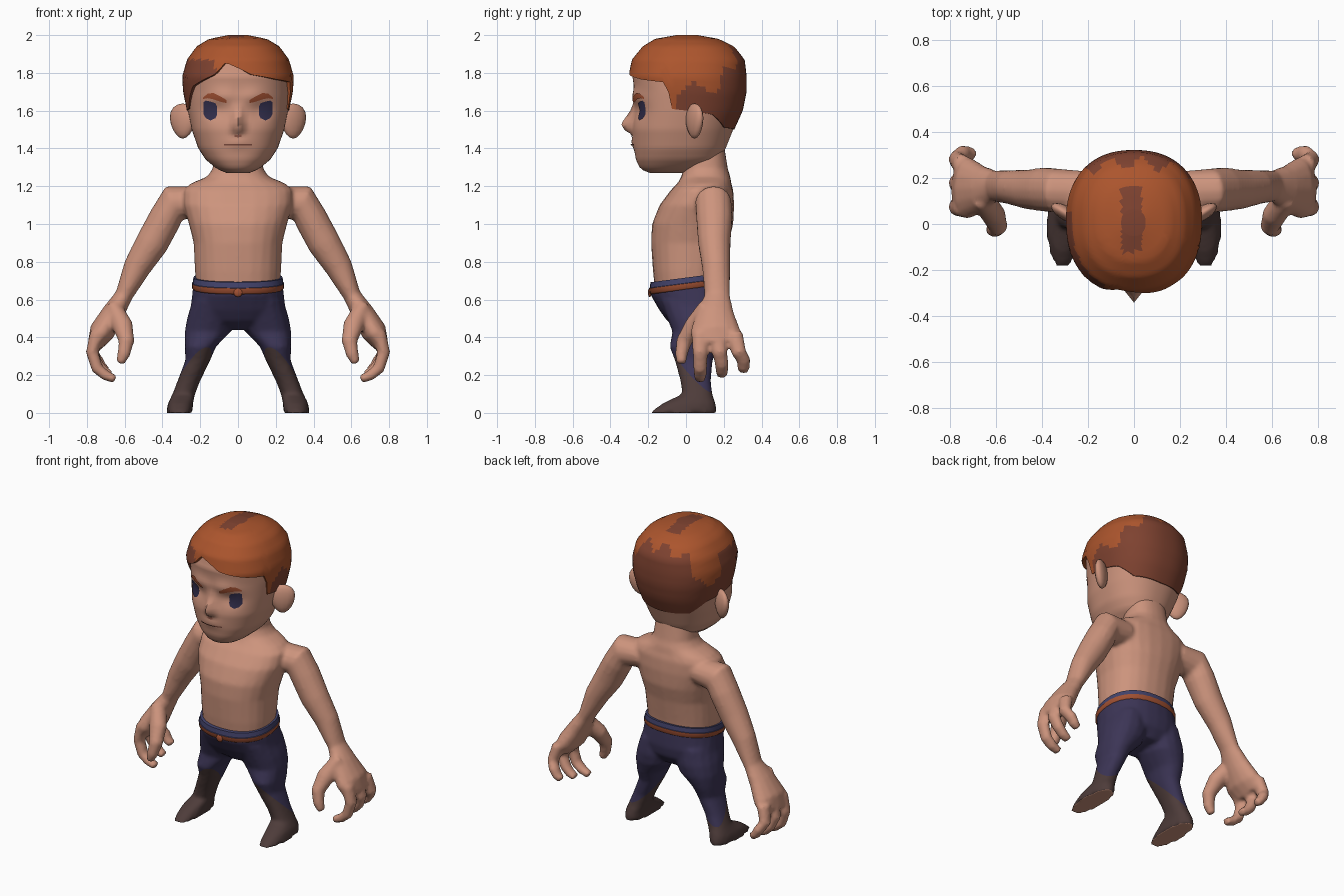
import bpy, bmesh, math
from mathutils import Vector

if "Cube" in bpy.data.objects:
    bpy.data.objects.remove(bpy.data.objects["Cube"])


def material(name, *rgb):
    lin = [((c / 255 + 0.055) / 1.055) ** 2.4 for c in rgb] + [1]
    m = bpy.data.materials.new(name)
    m.use_nodes = True
    m.diffuse_color = lin
    bsdf = m.node_tree.nodes["Principled BSDF"]
    bsdf.inputs["Base Color"].default_value = lin
    bsdf.inputs["Roughness"].default_value = 0.9
    return m


SKIN = material("skin", 205, 148, 125)
HAIR = material("copper_hair", 172, 85, 45)
DARK_HAIR = material("dark_hair", 126, 66, 48)
NAVY = material("navy_cloth", 60, 53, 86)
BAND = material("waistband_blue", 66, 66, 106)
BOOT = material("boot_brown", 78, 60, 58)
EYE = material("eye_blue", 50, 46, 76)
BELT = material("belt_orange", 160, 80, 50)
LIP = material("lip_brown", 128, 78, 64)


def finish(name, bm, mats, recalc=True, sharp=50):
    if recalc:
        bmesh.ops.recalc_face_normals(bm, faces=bm.faces)
    me = bpy.data.meshes.new(name)
    bm.to_mesh(me)
    bm.free()
    for m in mats:
        me.materials.append(m)
    for p in me.polygons:
        p.use_smooth = True
    me.set_sharp_from_angle(angle=math.radians(sharp))
    ob = bpy.data.objects.new(name, me)
    bpy.context.collection.objects.link(ob)
    return ob


def fuse(bm, voxel):
    """Melt overlapping closed shells into one smooth surface."""
    ob = finish("fuse_helper", bm, [])
    remesh = ob.modifiers.new("melt", "REMESH")
    remesh.mode = "VOXEL"
    remesh.voxel_size = voxel
    relax = ob.modifiers.new("relax", "SMOOTH")
    relax.iterations = 4
    graph = bpy.context.evaluated_depsgraph_get()
    me = bpy.data.meshes.new_from_object(ob.evaluated_get(graph))
    out = bmesh.new()
    out.from_mesh(me)
    bpy.data.objects.remove(ob)
    bpy.data.meshes.remove(me)
    return out


def skin_rings(rings, bands=None, bm=None):
    """Bridge rings of points with quads and close both ends."""
    bm = bm or bmesh.new()
    vs = [[bm.verts.new(p) for p in r] for r in rings]
    n = len(vs[0])
    for k in range(len(vs) - 1):
        for i in range(n):
            j = (i + 1) % n
            f = bm.faces.new((vs[k][i], vs[k][j], vs[k + 1][j], vs[k + 1][i]))
            f.material_index = bands[k] if bands else 0
    bm.faces.new(vs[0])
    bm.faces.new(vs[-1])
    return bm


def oval(z, xc, rx, yf, yb, n=20, power=2.3, tilt=0):
    pts = []
    for i in range(n):
        a = math.tau * i / n - math.pi / 2
        c, s = math.cos(a), math.sin(a)
        x = xc + rx * math.copysign(abs(c) ** (2 / power), c)
        y = (yf + yb) / 2 + (yb - yf) / 2 * math.copysign(abs(s) ** (2 / power), s)
        pts.append(Vector((x, y, z + tilt * y)))
    return pts


def limb(bm, path, s, n=14):
    """Oval limb along points of x, y, z, thickness, breadth, mirrored by s."""
    pts = [Vector(p[:3]) for p in path]
    rings = []
    for k, p in enumerate(pts):
        t = (pts[min(k + 1, len(pts) - 1)] - pts[max(k - 1, 0)]).normalized()
        b = Vector((0, 1, 0))
        b = (b - b.dot(t) * t).normalized()
        a = b.cross(t)
        ring = []
        for i in range(n):
            w = math.tau * i / n
            q = p + a * path[k][3] * math.cos(w) + b * path[k][4] * math.sin(w)
            ring.append((q.x * s, q.y, q.z))
        rings.append(ring)
    skin_rings(rings, bm=bm)


def lookup(table, key):
    for lo, hi in zip(table, table[1:]):
        if key <= hi[0]:
            t = max(0, (key - lo[0]) / (hi[0] - lo[0]))
            return [u + (v - u) * t for u, v in zip(lo[1:], hi[1:])]
    return list(table[-1][1:])


# Head outline: height, half width, front, back
HEAD = [(1.27, .06, -.19, 0), (1.29, .11, -.24, .08), (1.34, .17, -.265, .18),
        (1.4, .21, -.275, .21), (1.5, .245, -.285, .25), (1.6, .265, -.275, .295),
        (1.7, .285, -.28, .315), (1.78, .29, -.3, .315), (1.87, .265, -.28, .305),
        (1.94, .215, -.225, .25), (1.98, .15, -.16, .17), (2, .05, -.05, .06)]
# Nose: height, projection, half width
NOSE = [(1.474, 0, .045), (1.49, .035, .05), (1.53, .062, .048), (1.6, .02, .035), (1.65, 0, .03)]


def head_oval(z, scale, n):
    w, f, b = lookup(HEAD, z)
    m = (f + b) / 2
    return oval(z, 0, w * scale, m + (f - m) * scale, m + (b - m) * scale, n)


def skin_scale(z):
    return 1 - 0.06 * min(1, max(0, (z - 1.6) / 0.2))


def relief(x, z):
    """Eye sockets, brow ridge, lips and nose on the face."""
    def bump(u, v, ru, rv):
        return math.exp(-((abs(x) - u) / ru) ** 2 - ((z - v) / rv) ** 2)
    depth, half = lookup(NOSE, z)
    nose = depth * max(0, 1 - abs(x) / half)
    return .02 * bump(.12, 1.6, .06, .045) - .016 * bump(.08, 1.68, .08, .04) - .01 * bump(0, 1.43, .06, .03) - nose


def face_y(x, z):
    w, f, b = lookup(HEAD, z)
    k = skin_scale(z)
    return (f + b) / 2 + (f - b) / 2 * k * (1 - abs(x / w / k) ** 2.3) ** (1 / 2.3) + relief(x, z)


def plate(name, columns, mat):
    """Thin painted plate on the face from columns of x, bottom, top."""
    bm = bmesh.new()
    cols = [[bm.verts.new((x, face_y(x, z) - .006, z)) for z in (lo, (lo + hi) / 2, hi)]
            for x, lo, hi in sorted(columns)]
    for p, q in zip(cols, cols[1:]):
        for k in (0, 1):
            bm.faces.new((p[k], q[k], q[k + 1], p[k + 1]))
    finish(name, bm, [mat], recalc=False)


# Head with sculpted face
rings = []
for k in range(43):
    z = 1.27 + .015 * k
    ring = head_oval(z, skin_scale(z), 96)
    for p in ring:
        if p.y < -.1:
            p.y += relief(p.x, z)
    rings.append(ring)
finish("head", skin_rings(rings), [SKIN], sharp=80)

# Mouth and nostril marks
plate("mouth", [(x * .025, 1.415, 1.423) for x in range(-3, 4)], LIP)
plate("nostrils", [(-.018, 1.462, 1.474), (0, 1.458, 1.474), (.018, 1.462, 1.474)], LIP)

# Hair cap: its lower edge follows the hairline by angle from the front
HAIRLINE = [(-180, 1.5), (-140, 1.51), (-115, 1.58), (-90, 1.6), (-72, 1.61), (-52, 1.73),
            (-22, 1.79), (-11, 1.855), (-3, 1.835), (11, 1.79), (41, 1.765), (70, 1.75), (75, 1.61),
            (90, 1.6), (115, 1.58), (140, 1.51), (180, 1.5)]
N = 90
rings = []
for k in range(-1, 24):
    t = math.sin(max(k, 0) / 23 * math.pi / 2)
    ring = []
    for i in range(N):
        d = (i * 360 / N + 180) % 360 - 180
        edge = lookup(HAIRLINE, d)[0]
        z = edge + (2 - edge) * t
        ring.append(head_oval(z, .93 if k < 0 else 1.02, N)[i])
    rings.append(ring)
bm = skin_rings(rings)
bm.faces.ensure_lookup_table()
bmesh.ops.delete(bm, geom=[bm.faces[-2]], context="FACES_ONLY")
for f in bm.faces:
    c = f.calc_center_median()
    back = c.y > .2 + .3 * (c.z - 1.72) + .035 * math.sin(45 * c.x)
    temple = c.x < -.12 and c.y < .05 and c.z < 1.87
    side = c.z < 1.72 + .03 * math.sin(35 * c.y) and c.y > -.06
    crown = abs(c.x + .01) < .045 and -.12 < c.y < .16
    f.material_index = int(back or temple or side or crown)
finish("hair", bm, [HAIR, DARK_HAIR])

# Torso, neck, arms and hands fused into one body
TORSO = [(.66, .22, -.165, .19), (.75, .228, -.175, .2), (.9, .235, -.185, .225),
         (1, .26, -.18, .25), (1.1, .29, -.14, .255), (1.18, .29, -.08, .25),
         (1.215, .25, -.045, .24), (1.25, .165, -.025, .235), (1.29, .135, -.015, .222), (1.43, .12, 0, .2)]
ARM = [(.2, .14, 1.12, .08, .09), (.34, .145, 1.11, .1, .097), (.385, .15, 1.03, .088, .097),
       (.455, .15, .9, .088, .087), (.535, .16, .77, .073, .075), (.605, .165, .62, .047, .068),
       (.66, .155, .53, .06, .1), (.72, .155, .43, .068, .135), (.757, .165, .36, .042, .122)]
THUMB = [(.66, .12, .56, .045, .055), (.61, .04, .46, .055, .05), (.59, -.01, .38, .042, .042),
         (.605, -.025, .31, .034, .034), (.625, -.024, .262, .022, .024)]
body = skin_rings([oval(z, 0, w, f, b, 24) for z, w, f, b in TORSO])
for s in (1, -1):
    limb(body, ARM, s)
    limb(body, THUMB, s)
    for k in range(3):
        y0, y1, up = .075 + .09 * k, .075 + .115 * k, .022 * k
        limb(body, [(.745, y0, .42, .04, .046), (.772, (y0 + y1) / 2, .32, .034, .04),
                    (.745, y1, .235 + up, .032, .037), (.7 + up / 2, y1, .198 + up, .028, .034),
                    (.65 + up, y1, .178 + up, .022, .028)], s)
finish("body", fuse(body, .012), [SKIN], sharp=180)

# Trousers and boots fused, then cut along slanted boot tops
HIPS = [(.44, .1, -.03, .17), (.5, .22, -.1, .215), (.56, .25, -.14, .225), (.65, .24, -.188, .22),
        (.7, .235, -.185, .215)]
LEG = [(0, .31, .07, -.195, .165), (.05, .305, .067, -.125, .158), (.1, .287, .06, -.02, .14),
       (.17, .26, .06, -.03, .132), (.28, .212, .066, -.06, .142), (.35, .2, .083, -.088, .172),
       (.43, .16, .122, -.072, .202), (.5, .14, .13, -.1, .212), (.6, .13, .11, -.14, .205)]
legs = skin_rings([oval(z, 0, w, f, b, 24, tilt=.13) for z, w, f, b in HIPS])
for s in (1, -1):
    skin_rings([oval(z, xc * s, w, f, b, 16) for z, xc, w, f, b in LEG], bm=legs)
legs = fuse(legs, .013)
for s in (1, -1):
    point, normal = Vector((.2 * s, 0, .27)), Vector((.5 * s, .8, 1))
    half = [f for f in legs.faces if f.calc_center_median().x * s > .04]
    geom = {g for f in half for g in (*f.verts, *f.edges, f)}
    bmesh.ops.bisect_plane(legs, geom=list(geom), plane_co=point, plane_no=normal)
    for f in legs.faces:
        c = f.calc_center_median()
        if c.x * s > .04 and (c - point).dot(normal) < 0:
            f.material_index = 2 if c.z < .02 and f.normal.z < -.7 else 1
finish("trousers_and_boots", legs, [NAVY, BOOT, SKIN], sharp=180)

# Belt and waistband
WAIST = [(.652, .236, -.186, .217), (.66, .244, -.194, .223), (.685, .244, -.196, .223),
         (.687, .24, -.192, .22), (.716, .236, -.188, .216)]
waist = [oval(z, 0, w, f, b, 32, tilt=.13) for z, w, f, b in WAIST]
finish("belt_and_waistband", skin_rings(waist, [1, 1, 0, 0]), [BAND, BELT])

# Belt buckle
bm = bmesh.new()
bmesh.ops.create_uvsphere(bm, u_segments=10, v_segments=6, radius=.024)
bmesh.ops.scale(bm, vec=(1, .4, 1), verts=bm.verts)
bmesh.ops.translate(bm, vec=(0, -.192, .637), verts=bm.verts)
finish("buckle", bm, [BELT])

for s, side in ((1, "left"), (-1, "right")):
    # Ear
    bm = bmesh.new()
    bmesh.ops.create_uvsphere(bm, u_segments=14, v_segments=9, radius=1)
    for v in bm.verts:
        x, y, z = v.co
        x *= .075 * (1 + .25 * z)
        y *= .032
        v.co = (s * (.292 + x * .87 - y * .5), .045 + x * .5 + y * .87, 1.545 + z * .093)
    finish(side + "_ear", bm, [SKIN])

    # Eye and eyebrow
    plate(side + "_eye", [(s * x, lo, hi) for x, lo, hi in (
        (.11, 1.58, 1.62), (.12, 1.56, 1.64), (.145, 1.548, 1.648), (.17, 1.56, 1.653), (.182, 1.58, 1.645))], EYE)
    plate(side + "_eyebrow", [(s * x, lo, hi) for x, lo, hi in (
        (.06, 1.64, 1.655), (.09, 1.646, 1.674), (.13, 1.66, 1.694), (.16, 1.666, 1.69), (.185, 1.662, 1.67))], BELT)
